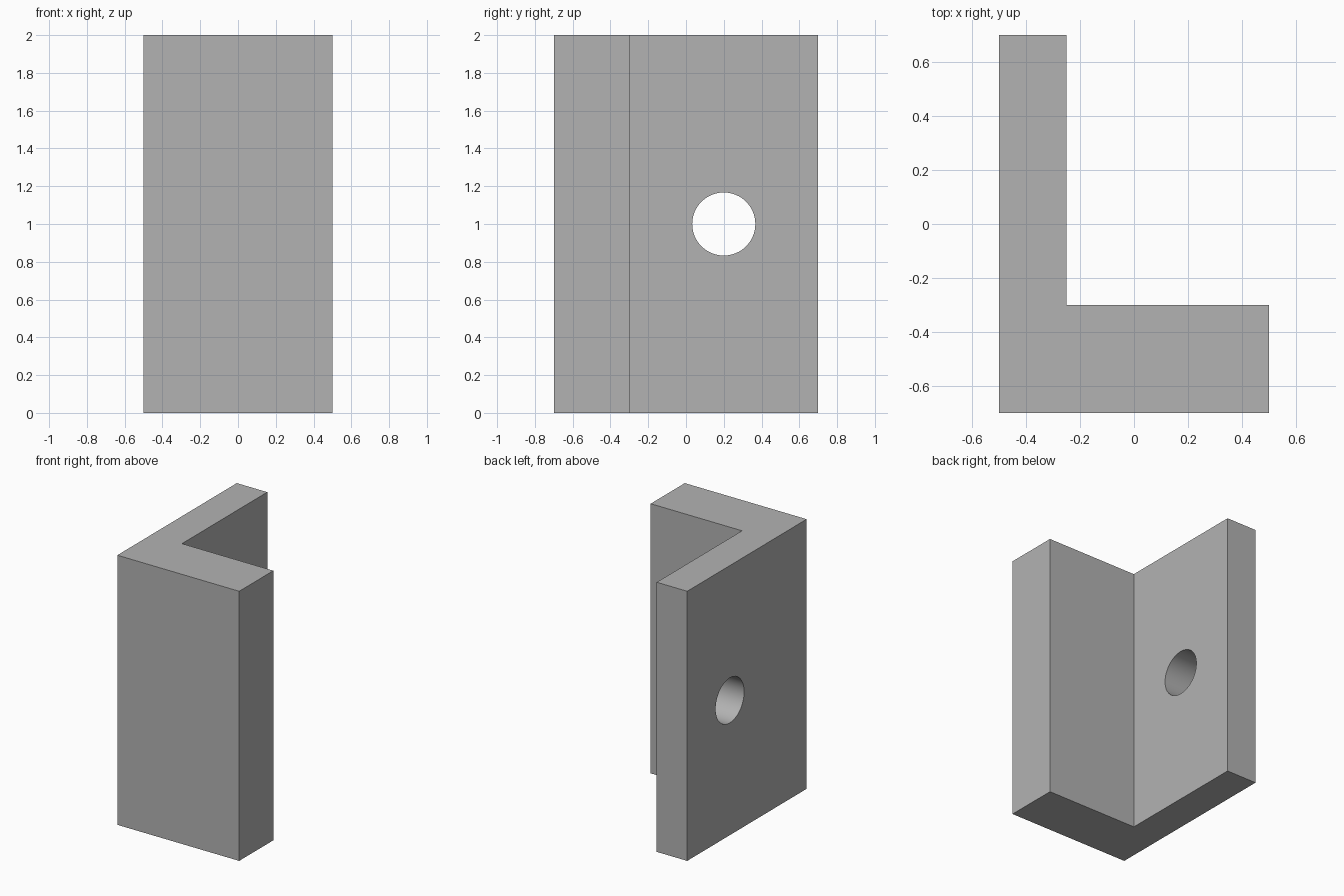
import bpy
import bmesh
import math

cube = bpy.data.objects.get("Cube")
if cube:
    bpy.data.objects.remove(cube, do_unlink=True)

HEIGHT = 2.0

# Single flat grey
grey = bpy.data.materials.new("plain grey")
grey.use_nodes = True
colour = (0.45, 0.45, 0.45, 1)
grey.diffuse_color = colour
grey.node_tree.nodes["Principled BSDF"].inputs["Base Color"].default_value = colour

# L-shaped profile extruded upward
profile = [(-0.5, -0.7), (0.5, -0.7), (0.5, -0.3),
           (-0.25, -0.3), (-0.25, 0.7), (-0.5, 0.7)]
bm = bmesh.new()
base = bm.faces.new([bm.verts.new((x, y, 0)) for x, y in profile])
top = bmesh.ops.extrude_face_region(bm, geom=[base])["geom"]
bmesh.ops.translate(bm, vec=(0, 0, HEIGHT),
                    verts=[v for v in top if isinstance(v, bmesh.types.BMVert)])
bmesh.ops.recalc_face_normals(bm, faces=bm.faces)
mesh = bpy.data.meshes.new("angle_bracket")
bm.to_mesh(mesh)
bm.free()
bracket = bpy.data.objects.new("angle_bracket", mesh)
bpy.context.collection.objects.link(bracket)
mesh.materials.append(grey)

# Round bolt hole through the thin flange
bpy.ops.mesh.primitive_cylinder_add(vertices=64, radius=0.167, depth=0.5,
                                    location=(-0.375, 0.2, HEIGHT / 2),
                                    rotation=(0, math.pi / 2, 0))
cutter = bpy.context.object
cutter.name = "hole_cutter"
cutter.data.materials.append(grey)

hole = bracket.modifiers.new("bolt_hole", "BOOLEAN")
hole.operation = "DIFFERENCE"
hole.solver = "EXACT"
hole.object = cutter

# Bake the cut, drop the cutter, smooth only the hole wall
bpy.ops.object.select_all(action="DESELECT")
bracket.select_set(True)
bpy.context.view_layer.objects.active = bracket
bpy.ops.object.modifier_apply(modifier=hole.name)
bpy.data.objects.remove(cutter, do_unlink=True)
bpy.ops.object.shade_smooth_by_angle(angle=math.radians(30))
